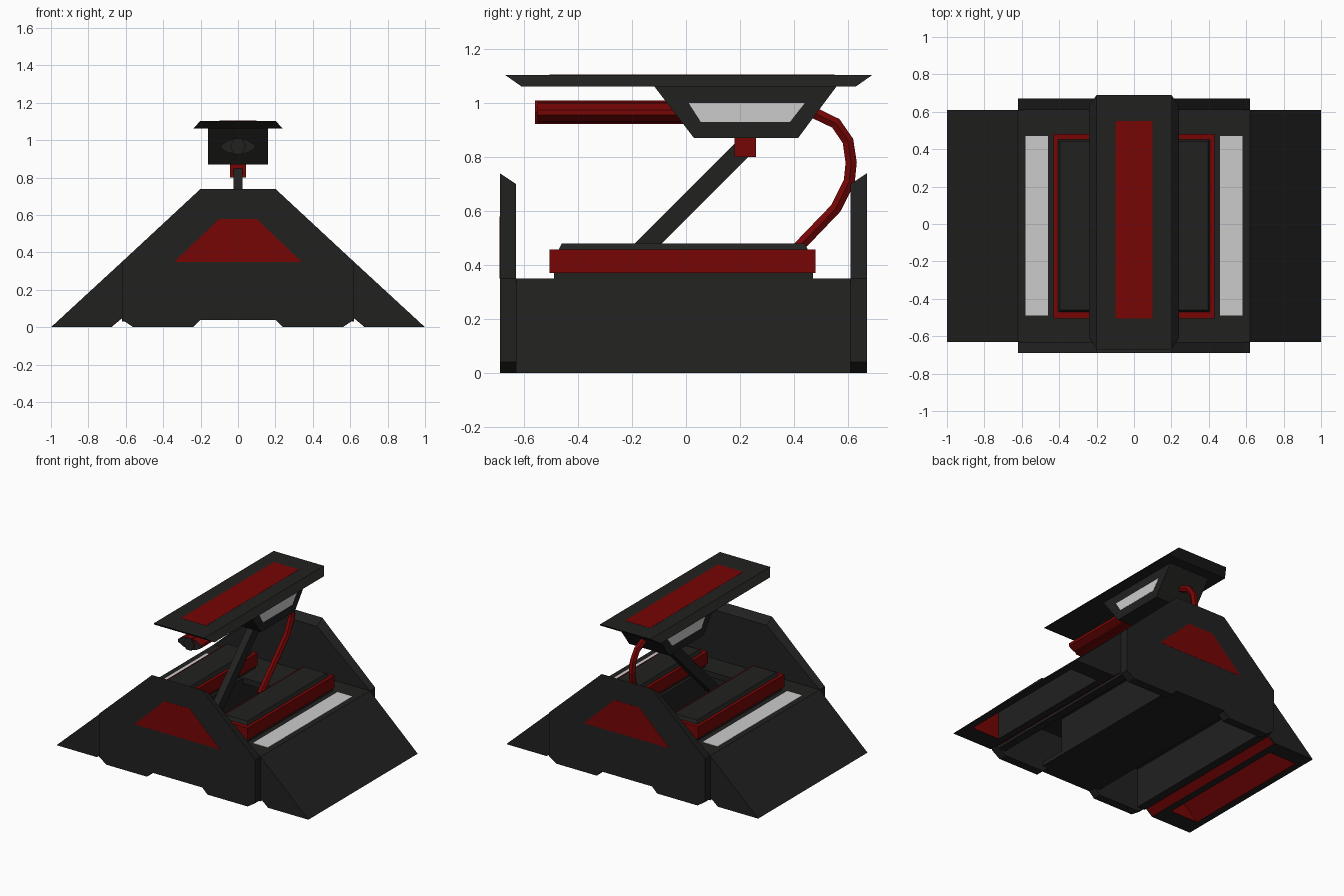
import bpy, bmesh

if "Cube" in bpy.data.objects:
    bpy.data.objects.remove(bpy.data.objects["Cube"])


def material(name, col):
    m = bpy.data.materials.new(name)
    m.diffuse_color = (*col, 1)
    m.use_nodes = True
    m.node_tree.nodes["Principled BSDF"].inputs["Base Color"].default_value = m.diffuse_color
    return m


DARK = material("charcoal", (0.015, 0.015, 0.0145))
RED = material("red", (0.18, 0.0015, 0.0015))
PALE = material("pale_grey", (0.55, 0.55, 0.55))


def loft(name, a, b, mat, cap_mat=None):
    """Solid between two matching rings of 3D points."""
    bm = bmesh.new()
    va, vb = [bm.verts.new(p) for p in a], [bm.verts.new(p) for p in b]
    n = len(a)
    caps = [bm.faces.new(va), bm.faces.new(vb[::-1])]
    for i in range(n):
        bm.faces.new((va[i], vb[i], vb[(i + 1) % n], va[(i + 1) % n]))
    if cap_mat:
        for f in caps:
            f.material_index = 1
    bmesh.ops.recalc_face_normals(bm, faces=bm.faces)
    me = bpy.data.meshes.new(name)
    bm.to_mesh(me)
    bm.free()
    me.materials.append(mat)
    if cap_mat:
        me.materials.append(cap_mat)
    ob = bpy.data.objects.new(name, me)
    bpy.context.collection.objects.link(ob)
    return ob


def along_y(name, prof, y0, y1, mat, cap_mat=None):
    return loft(name, [(x, y0, z) for x, z in prof], [(x, y1, z) for x, z in prof], mat, cap_mat)


def along_x(name, prof, x0, x1, mat):
    return loft(name, [(x0, y, z) for y, z in prof], [(x1, y, z) for y, z in prof], mat)


def rect(x0, x1, y0, y1, z):
    return [(x0, y0, z), (x1, y0, z), (x1, y1, z), (x0, y1, z)]


def box(name, x0, x1, y0, y1, z0, z1, mat):
    return loft(name, rect(x0, x1, y0, y1, z0), rect(x0, x1, y0, y1, z1), mat)


def mirrored(half):
    return half + [(-x, z) for x, z in reversed(half)]


# End plates with an inward sloping top and a red trapezoid panel
def plate(top):
    return mirrored([(0.2, 0.04), (0.24, 0), (0.56, 0), (0.62, 0.04), (0.62, 0.35), (0.2, top)])


for name, outer, inner, s in (("front", -0.69, -0.63, -1), ("back", 0.67, 0.61, 1)):
    loft(name + "_plate", [(x, outer, z) for x, z in plate(0.74)],
         [(x, inner, z) for x, z in plate(0.70)], DARK)
    along_y(name + "_panel", mirrored([(0.34, 0.35), (0.1, 0.58)]),
            outer - s * 0.01, outer + s * 0.001, RED)

# Keel beam along the underside, and deck ends around the central pit
box("keel", -0.24, 0.24, -0.63, 0.61, 0.04, 0.07, DARK)
box("deck_front", -0.2, 0.2, -0.63, -0.45, 0.31, 0.35, DARK)
box("deck_back", -0.2, 0.2, 0.3, 0.61, 0.31, 0.35, DARK)

for s, side in ((1, "right"), (-1, "left")):
    def mx(p):
        return [(s * x, z) for x, z in p]

    # Deck half with its outer wall and the wall down to the keel
    along_y(side + "_deck", mx([(0.17, 0.31), (0.56, 0.31), (0.56, 0.03), (0.62, 0.03),
                                (0.62, 0.35), (0.17, 0.35)]), -0.63, 0.61, DARK)
    box(side + "_pit_wall", s * 0.17, s * 0.235, -0.45, 0.61, 0.05, 0.33, DARK)
    # Sloped wing: solid ends and a hollow middle
    solid = mx([(0.62, 0.35), (1, 0), (0.68, 0), (0.62, 0.05)])
    hollow = mx([(0.62, 0.35), (1, 0), (0.95, 0), (0.73, 0.2), (0.73, 0), (0.68, 0), (0.62, 0.05)])
    along_y(side + "_wing_front_end", solid, -0.63, -0.5, DARK)
    along_y(side + "_wing_middle", hollow, -0.5, 0.5, DARK)
    along_y(side + "_wing_back_end", solid, 0.5, 0.61, DARK)
    # Red lining under the wing and along its inner foot
    along_y(side + "_wing_lining", mx([(0.732, 0.205), (0.955, 0.0), (0.948, 0.0), (0.732, 0.195)]),
            -0.5, 0.5, RED)
    for y, e in ((-0.498, "front"), (0.498, "back")):
        along_y(f"{side}_wing_lining_{e}", mx([(0.732, 0.2), (0.95, 0.001), (0.732, 0.001)]),
                y - 0.003, y + 0.003, RED)
    along_y(side + "_foot_strip", mx([(0.678, 0), (0.62, 0.048), (0.62, 0.052), (0.68, 0.002)]),
            -0.62, 0.6, RED)
    # Pale light strip on the deck
    box(side + "_light_strip", s * 0.46, s * 0.58, -0.49, 0.47, 0.34, 0.352, PALE)
    # Deck box: dark core with tapered lid, wrapped by a red band
    box(side + "_box_core", s * 0.19, s * 0.42, -0.49, 0.47, 0.34, 0.38, DARK)
    box(side + "_box_band", s * 0.18, s * 0.43, -0.505, 0.48, 0.37, 0.457, RED)
    loft(side + "_box_lid", rect(s * 0.2, s * 0.41, -0.475, 0.455, 0.45),
         rect(s * 0.215, s * 0.395, -0.46, 0.44, 0.48), DARK)
    # Pod window
    along_x(side + "_pod_window", [(0.01, 1.0), (0.44, 1.0), (0.385, 0.93), (0.055, 0.93)],
            s * 0.15, s * 0.161, PALE)
    # Side fin of the barrel
    along_y(side + "_barrel_fin", mx([(0.02, 1.004), (0.05, 1.0), (0.09, 0.975), (0.09, 0.955),
                                      (0.05, 0.932), (0.02, 0.928)]), -0.55, 0.0, RED, DARK)

# Canopy and its red stripe
loft("canopy", rect(-0.24, 0.24, -0.61, 0.63, 1.062), rect(-0.2, 0.2, -0.67, 0.69, 1.104), DARK)
box("canopy_stripe", -0.1, 0.1, -0.505, 0.55, 1.09, 1.105, RED)

# Pod under the canopy
along_x("pod", [(-0.12, 1.065), (0.56, 1.065), (0.415, 0.87), (0.03, 0.87)], -0.16, 0.16, DARK)

# Barrel core
along_y("barrel", mirrored([(0.02, 0.923), (0.042, 0.967), (0.02, 1.01)]), -0.56, 0.0, RED, DARK)

# Strut and pivot
along_x("strut", [(-0.42, 0.25), (-0.32, 0.25), (0.23, 0.80), (0.23, 0.87), (0.2, 0.87)],
        -0.025, 0.025, DARK)
box("pivot", -0.042, 0.042, 0.18, 0.26, 0.80, 0.875, RED)

# Bent cable from the pit to the pod
path = [(0.25, 0.30), (0.43, 0.48), (0.555, 0.61), (0.605, 0.71), (0.612, 0.78),
        (0.6, 0.86), (0.555, 0.925), (0.42, 0.99)]
cu = bpy.data.curves.new("cable", "CURVE")
cu.dimensions = "3D"
cu.bevel_depth = 0.024
cu.bevel_resolution = 1
cu.use_fill_caps = True
sp = cu.splines.new("POLY")
sp.points.add(len(path) - 1)
for p, (y, z) in zip(sp.points, path):
    p.co = (0, y, z, 1)
sp.use_smooth = False
cu.materials.append(RED)
bpy.context.collection.objects.link(bpy.data.objects.new("cable", cu))
